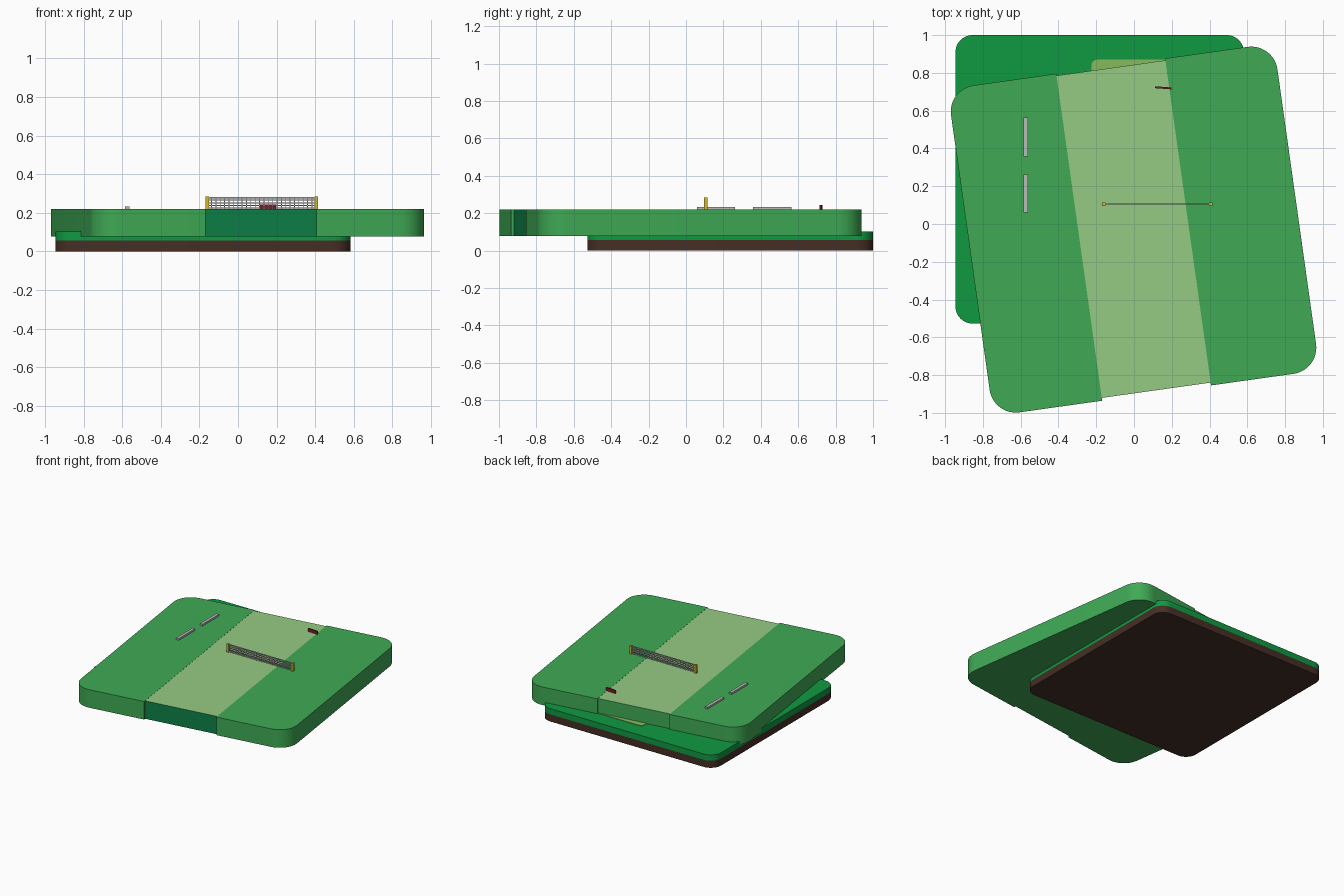
import bpy, bmesh, math

if "Cube" in bpy.data.objects:
    bpy.data.objects.remove(bpy.data.objects["Cube"])

ANGLE = math.radians(8)


def mat(name, r, g, b):
    m = bpy.data.materials.new(name)
    m.diffuse_color = (r, g, b, 1)
    m.use_nodes = True
    m.node_tree.nodes["Principled BSDF"].inputs["Base Color"].default_value = m.diffuse_color
    return m


TURF = mat("turf_green", 0.05, 0.40, 0.09)
DEEP = mat("deep_green", 0.005, 0.32, 0.055)
TEAL = mat("teal_green", 0.004, 0.22, 0.065)
LIGHT = mat("light_green", 0.30, 0.60, 0.23)
PATH = mat("path_green", 0.24, 0.50, 0.11)
BROWN = mat("soil_brown", 0.06, 0.028, 0.018)
YELLOW = mat("post_yellow", 0.65, 0.48, 0.03)
GREY = mat("light_grey", 0.5, 0.5, 0.5)
RED = mat("dark_red", 0.22, 0.01, 0.02)


def finish(bm, name, material, rot=0):
    me = bpy.data.meshes.new(name)
    bmesh.ops.recalc_face_normals(bm, faces=bm.faces)
    bm.to_mesh(me)
    bm.free()
    ob = bpy.data.objects.new(name, me)
    bpy.context.collection.objects.link(ob)
    me.materials.append(material)
    ob.rotation_euler.z = rot
    return ob


def slab(name, x0, x1, y0, y1, z0, z1, radii, material, rot=0, seg=12):
    """Extruded rectangle; radii are for corners SW, SE, NE, NW."""
    corners = [(x0, y0, 1, 1), (x1, y0, -1, 1), (x1, y1, -1, -1), (x0, y1, 1, -1)]
    bm = bmesh.new()
    pts = []
    for i, ((x, y, sx, sy), r) in enumerate(zip(corners, radii)):
        n = seg if r else 0
        for k in range(n + 1):
            a = math.pi + i * math.pi / 2 + (k / n * math.pi / 2 if n else 0)
            pts.append((x + sx * r + r * math.cos(a), y + sy * r + r * math.sin(a), z0))
    f = bm.faces.new([bm.verts.new(p) for p in pts])
    top = bmesh.ops.extrude_face_region(bm, geom=[f])["geom"]
    for v in top:
        if isinstance(v, bmesh.types.BMVert):
            v.co.z = z1
    ob = finish(bm, name, material, rot)
    if any(radii):
        bpy.context.view_layer.objects.active = ob
        bpy.ops.object.select_all(action='DESELECT')
        ob.select_set(True)
        bpy.ops.object.shade_smooth_by_angle(angle=math.radians(30))
    return ob


def add_box(bm, x0, x1, y0, y1, z0, z1):
    vs = bmesh.ops.create_cube(bm, size=1)["verts"]
    for v in vs:
        v.co = (x0 if v.co.x < 0 else x1, y0 if v.co.y < 0 else y1, z0 if v.co.z < 0 else z1)


def box(name, *dims_mat):
    bm = bmesh.new()
    add_box(bm, *dims_mat[:6])
    return finish(bm, name, dims_mat[6])


# Lower board: soil, turf and pale path
slab("soil_base", -0.945, 0.582, -0.527, 1.0, 0, 0.056, [0.09] * 4, BROWN)
slab("lower_turf", -0.945, 0.582, -0.527, 1.0, 0.056, 0.102, [0.09] * 4, DEEP)
slab("lower_path", -0.225, 0.36, -0.395, 0.87, 0.09, 0.105, [0.03] * 4, PATH)

# Upper board: two rounded side panels, turned relative to the base
Z0, Z1, R = 0.077, 0.22, 0.14
slab("left_panel", -0.879, -0.297, -0.903, 0.845, Z0, Z1, [R, 0, 0, R], TURF, ANGLE)
slab("right_panel", 0.285, 0.866, -0.903, 0.845, Z0, Z1, [0, R, R, 0], TURF, ANGLE)

# Centre strip: recessed at both ends, pale top, teal front end
strip = slab("centre_strip", -0.297, 0.285, -0.888, 0.835, Z0, Z1 - 0.001, [0] * 4, TURF, ANGLE)
strip.data.materials.append(LIGHT)
strip.data.materials.append(TEAL)
for p in strip.data.polygons:
    if p.normal.z > 0.9:
        p.material_index = 1
    elif p.normal.y < -0.9:
        p.material_index = 2

# Net with two posts
NX0, NX1, NY = -0.16, 0.406, 0.105
for side, x in (("left", NX0), ("right", NX1)):
    box(side + "_net_post", x - 0.009, x + 0.009, NY - 0.009, NY + 0.009, Z1 - 0.01, 0.284, YELLOW)
bm = bmesh.new()
for i in range(5):
    z = 0.225 + i * 0.0135
    t = 0.004 if i == 4 else 0.0025
    add_box(bm, NX0, NX1, NY - 0.003, NY + 0.003, z - t, z + t)
for i in range(1, 25):
    x = NX0 + (NX1 - NX0) * i / 25
    add_box(bm, x - 0.002, x + 0.002, NY - 0.002, NY + 0.002, Z1 - 0.003, 0.281)
finish(bm, "net", GREY)

# Benches on the left panel
for i, (y0, y1) in enumerate(((0.06, 0.262), (0.358, 0.565))):
    box(f"bench_{i + 1}", -0.585, -0.562, y0, y1, Z1 - 0.01, 0.234, GREY)

# Small red marker board
sign = box("red_marker", -0.044, 0.044, -0.005, 0.005, 0.21, 0.244, RED)
sign.location = (0.154, 0.721, 0)
sign.rotation_euler.z = math.radians(-4)
